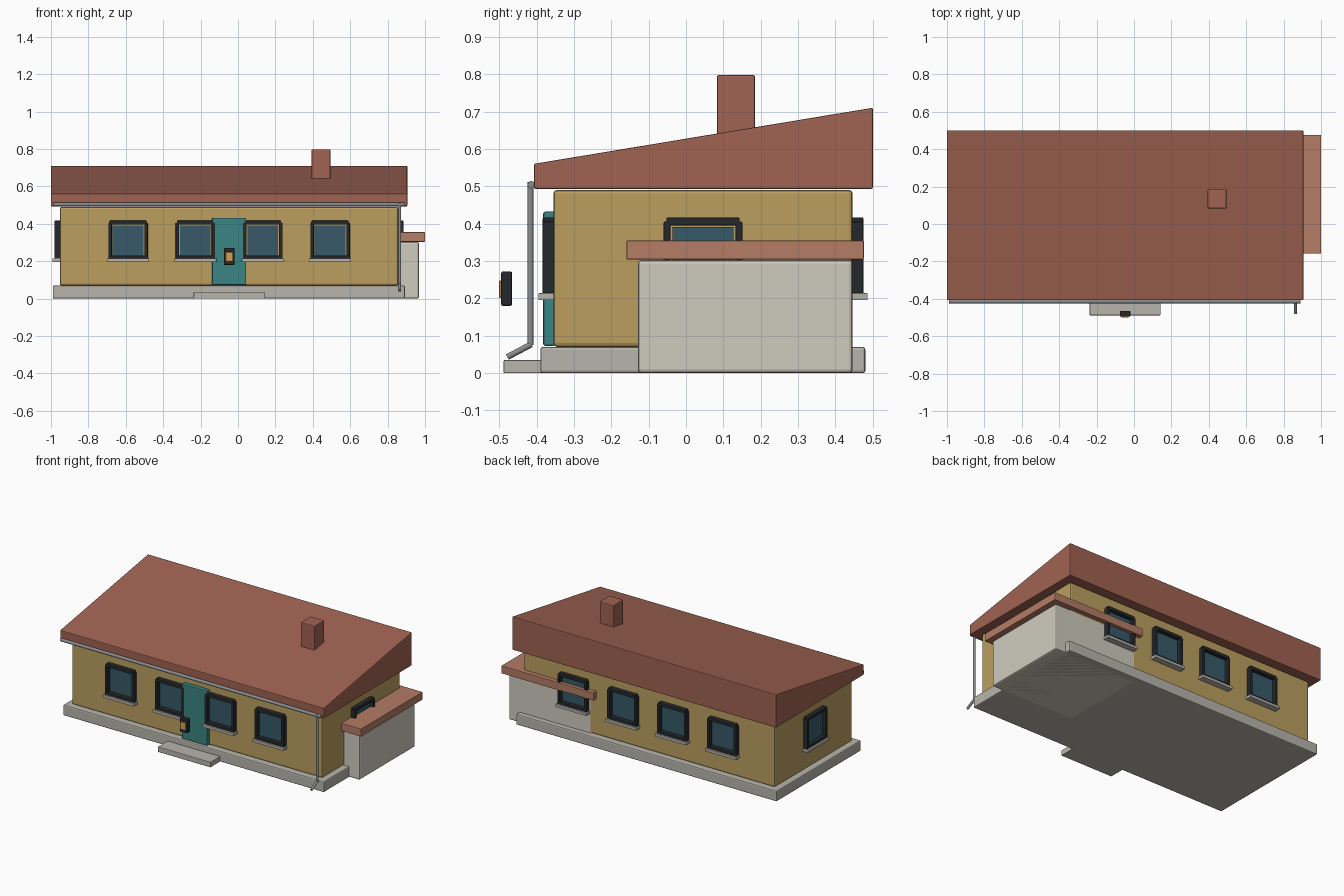
import bpy, bmesh, math
from mathutils import Matrix, Vector

if "Cube" in bpy.data.objects:
    bpy.data.objects.remove(bpy.data.objects["Cube"])


def material(name, hexcode):
    def linear(c):
        return c / 12.92 if c <= 0.04045 else ((c + 0.055) / 1.055) ** 2.4
    rgb = [linear(int(hexcode[i:i + 2], 16) / 255) for i in (0, 2, 4)]
    m = bpy.data.materials.new(name)
    m.diffuse_color = (*rgb, 1)
    m.use_nodes = True
    m.node_tree.nodes["Principled BSDF"].inputs["Base Color"].default_value = m.diffuse_color
    return m


STONE = material("stone", "B8B5AC")
WALL = material("ochre_wall", "BC9F60")
ROOF = material("roof_red", "A06352")
SLAB = material("light_red", "B57C66")
PALE = material("pale_plaster", "CFCBBE")
DARK = material("dark_frame", "25282B")
GLASS = material("glass", "365A68")
TEAL = material("teal_door", "3A8583")
METAL = material("grey_metal", "8A8C8F")
LAMP = material("lamp_glow", "D9A050")


def finish(bm, name, mat, bevel=0.0, matrix=None):
    bmesh.ops.recalc_face_normals(bm, faces=bm.faces)
    me = bpy.data.meshes.new(name)
    bm.to_mesh(me)
    bm.free()
    me.materials.append(mat)
    ob = bpy.data.objects.new(name, me)
    bpy.context.collection.objects.link(ob)
    if matrix:
        ob.matrix_world = matrix
    if bevel:
        mod = ob.modifiers.new("bevel", 'BEVEL')
        mod.width, mod.segments = bevel, 2
    return ob


def boxes(name, mat, ranges, bevel=0.0, matrix=None):
    """One object from boxes given as (x0, x1, y0, y1, z0, z1)."""
    bm = bmesh.new()
    for x0, x1, y0, y1, z0, z1 in ranges:
        m = Matrix.Translation(((x0 + x1) / 2, (y0 + y1) / 2, (z0 + z1) / 2))
        m = m @ Matrix.Diagonal((x1 - x0, y1 - y0, z1 - z0, 1))
        bmesh.ops.create_cube(bm, size=1, matrix=m)
    return finish(bm, name, mat, bevel, matrix)


def rod(name, mat, a, b, r, sides=12):
    a, b = Vector(a), Vector(b)
    d = b - a
    bm = bmesh.new()
    m = Matrix.Translation((a + b) / 2) @ d.to_track_quat('Z', 'Y').to_matrix().to_4x4()
    bmesh.ops.create_cone(bm, cap_ends=True, segments=sides, radius1=r, radius2=r,
                          depth=d.length, matrix=m)
    return finish(bm, name, mat)


# main building
boxes("foundation", STONE, [(-0.99, 0.893, -0.39, 0.48, 0, 0.07)], 0.007)
boxes("walls", WALL, [(-0.953, 0.857, -0.355, 0.446, 0.07, 0.49)], 0.01)
boxes("front_step", STONE, [(-0.237, 0.143, -0.488, -0.30, 0, 0.035)], 0.003)

# single-pitch roof, profile extruded along x
bm = bmesh.new()
profile = [(-0.407, 0.493), (0.5, 0.493), (0.5, 0.71), (-0.407, 0.56)]
face = bm.faces.new([bm.verts.new((-1, y, z)) for y, z in profile])
ext = bmesh.ops.extrude_face_region(bm, geom=[face])
bmesh.ops.translate(bm, vec=(1.905, 0, 0),
                    verts=[v for v in ext["geom"] if isinstance(v, bmesh.types.BMVert)])
finish(bm, "sloped_roof", ROOF, 0.004)
boxes("chimney", ROOF, [(0.394, 0.494, 0.083, 0.185, 0.56, 0.798)], 0.005)

# garage annex with flat roof slab
boxes("annex_walls", PALE, [(0.366, 0.968, -0.129, 0.4462, 0, 0.303)], 0.01)
boxes("annex_roof", SLAB, [(0.335, 1.0, -0.159, 0.476, 0.304, 0.355)], 0.003)

# gutter and downpipe
rod("gutter", METAL, (-0.99, -0.414, 0.504), (0.89, -0.414, 0.504), 0.01)
rod("downpipe", METAL, (0.864, -0.416, 0.512), (0.864, -0.416, 0.075), 0.008)
rod("downpipe_spout", METAL, (0.864, -0.414, 0.077), (0.864, -0.478, 0.043), 0.008)

# door and lamp
boxes("door", TEAL, [(-0.139, 0.044, -0.382, -0.350, 0.073, 0.432)], 0.005)
boxes("lamp_body", DARK, [(-0.076, -0.019, -0.495, -0.465, 0.18, 0.272)], 0.005)
boxes("lamp_light", LAMP, [(-0.066, -0.029, -0.5, -0.485, 0.201, 0.248)], 0.002)


def window(tag, x, y, angle):
    """Window in local axes: wall plane at y = 0, outside towards -y."""
    m = Matrix.Translation((x, y, 0.3125)) @ Matrix.Rotation(angle, 4, 'Z')
    w, i = 0.1055, 0.087
    boxes("window_frame_" + tag, DARK, [
        (-w, -i, -0.029, 0.01, -0.1, 0.093), (i, w, -0.029, 0.01, -0.1, 0.093),
        (-0.098, 0.098, -0.0285, 0.01, 0.083, 0.104),
        (-0.098, 0.098, -0.0285, 0.01, -0.104, -0.083)], 0.003, m)
    boxes("window_glass_" + tag, GLASS, [(-0.082, 0.082, -0.008, 0.01, -0.079, 0.079)], 0, m)
    boxes("window_sill_" + tag, STONE, [(-0.112, 0.112, -0.04, 0.01, -0.117, -0.0985)], 0.002, m)


# four windows front and back, one at each end
for n, x in enumerate((-0.588, -0.228, 0.132, 0.492)):
    window(f"front_{n}", x, -0.355, 0)
    window(f"back_{n}", x, 0.446, math.pi)
window("right", 0.857, 0.0455, math.pi / 2)
window("left", -0.953, 0.0455, -math.pi / 2)
